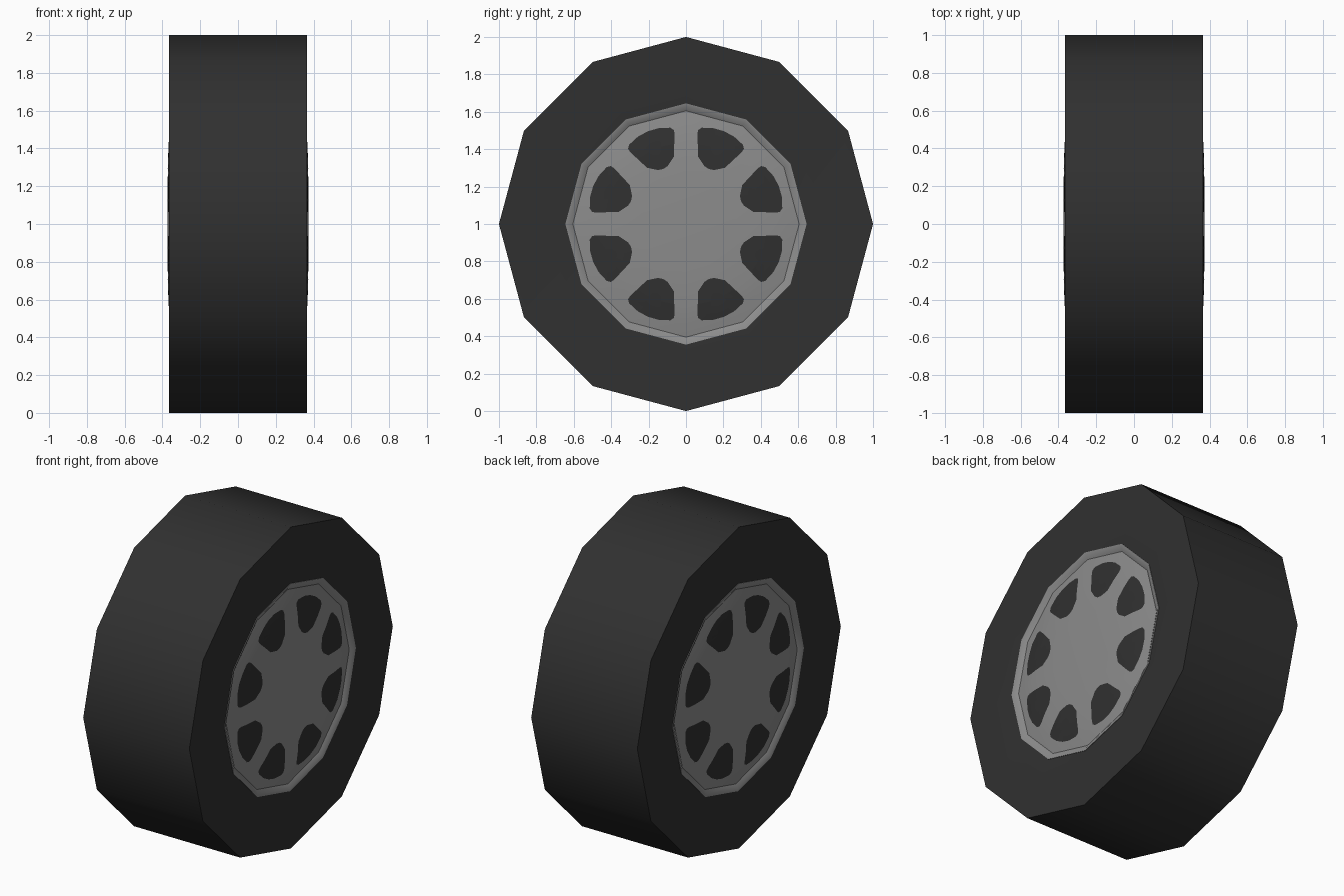
import bpy, bmesh, math

if "Cube" in bpy.data.objects:
    bpy.data.objects.remove(bpy.data.objects["Cube"])

SIDES = 12
STEP = 2 * math.pi / SIDES


def material(name, v):
    m = bpy.data.materials.new(name)
    m.diffuse_color = (v, v, v, 1)
    m.use_nodes = True
    m.node_tree.nodes["Principled BSDF"].inputs["Base Color"].default_value = m.diffuse_color
    return m


rubber = material("black rubber", 0.030)
metal = material("grey metal", 0.262)


def finish(bm, name, mat):
    bmesh.ops.recalc_face_normals(bm, faces=bm.faces)
    me = bpy.data.meshes.new(name)
    bm.to_mesh(me)
    bm.free()
    me.materials.append(mat)
    ob = bpy.data.objects.new(name, me)
    bpy.context.collection.objects.link(ob)
    bpy.ops.object.select_all(action='DESELECT')
    ob.select_set(True)
    bpy.context.view_layer.objects.active = ob
    bpy.ops.object.shade_smooth_by_angle(angle=math.radians(35))
    return ob


def lathe(name, profile, mat, closed):
    """Spin an (x, radius) profile round the axle; radius 0 is one point."""
    bm = bmesh.new()
    rings = []
    for x, r in profile:
        n = SIDES if r > 0 else 1
        rings.append([bm.verts.new((x, r * math.sin(i * STEP), 1 + r * math.cos(i * STEP)))
                      for i in range(n)])
    pairs = list(zip(rings, rings[1:]))
    if closed:
        pairs.append((rings[-1], rings[0]))
    for a, b in pairs:
        for i in range(SIDES):
            j = (i + 1) % SIDES
            quad = [a[i % len(a)], a[j % len(a)], b[j % len(b)], b[i % len(b)]]
            bm.faces.new(list(dict.fromkeys(quad)))
    return finish(bm, name, mat)


# Tyre: square-shouldered ring, sidewall dipping slightly at the rim
side = [(0.365, 1.0), (0.363, 0.74), (0.357, 0.645), (0.30, 0.645)]
lathe("tyre", side + [(-x, r) for x, r in reversed(side)], rubber, True)

# Wheel disc on each side: sloped lip, then a shallow dome
DISC = [(0.30, 0.645), (0.360, 0.645), (0.357, 0.63), (0.342, 0.605),
        (0.353, 0.54), (0.364, 0.45), (0.372, 0.25), (0.374, 0.0)]


def dome_x(r, ang):
    """Height of the twelve-sided dome at a polar position."""
    rp = r * math.cos(ang % STEP - STEP / 2) / math.cos(STEP / 2)
    for (x0, r0), (x1, r1) in zip(DISC[3:], DISC[4:]):
        if r1 <= rp <= r0:
            return x0 + (x1 - x0) * (r0 - rp) / (r0 - r1)
    return DISC[3][0]


# Half outline of a window: (radial, sideways)
HALF = [(0.318, 0.0), (0.324, 0.028), (0.357, 0.077), (0.42, 0.106),
        (0.470, 0.129), (0.490, 0.132), (0.508, 0.119), (0.530, 0.058), (0.536, 0.0)]
OUTLINE = HALF + [(r, -t) for r, t in reversed(HALF[1:-1])]
MID = 0.44

for s, label in ((1, "right"), (-1, "left")):
    lathe("wheel_disc_" + label, [(s * x, r) for x, r in DISC], metal, False)

    # Eight dark windows laid thinly on the dome
    bm = bmesh.new()
    for k in range(8):
        a = math.radians(22.5 + 45 * k)
        rings = []
        for f in (1.0, 0.66, 0.33):
            ring = []
            for r0, t0 in OUTLINE:
                r, t = MID + (r0 - MID) * f, t0 * f
                rad, ang = math.hypot(r, t), a + math.atan2(t, r)
                ring.append(bm.verts.new((s * (dome_x(rad, ang) + 0.003),
                                          rad * math.sin(ang), 1 + rad * math.cos(ang))))
            rings.append(ring)
        n = len(OUTLINE)
        for p, q in zip(rings, rings[1:]):
            for i in range(n):
                bm.faces.new((p[i], p[(i + 1) % n], q[(i + 1) % n], q[i]))
        bm.faces.new(rings[-1])
    bmesh.ops.recalc_face_normals(bm, faces=bm.faces)
    # make every window face outwards
    bm.normal_update()
    flip = [f for f in bm.faces if f.normal.x * s < 0]
    bmesh.ops.reverse_faces(bm, faces=flip)
    me = bpy.data.meshes.new("wheel_windows_" + label)
    bm.to_mesh(me)
    bm.free()
    me.materials.append(rubber)
    bpy.context.collection.objects.link(bpy.data.objects.new("wheel_windows_" + label, me))

# Open discs: make sure their faces point away from the tyre
for s, label in ((1, "right"), (-1, "left")):
    me = bpy.data.objects["wheel_disc_" + label].data
    tip = max(me.polygons, key=lambda p: abs(p.center.x))
    if tip.normal.x * s < 0:
        me.flip_normals()
